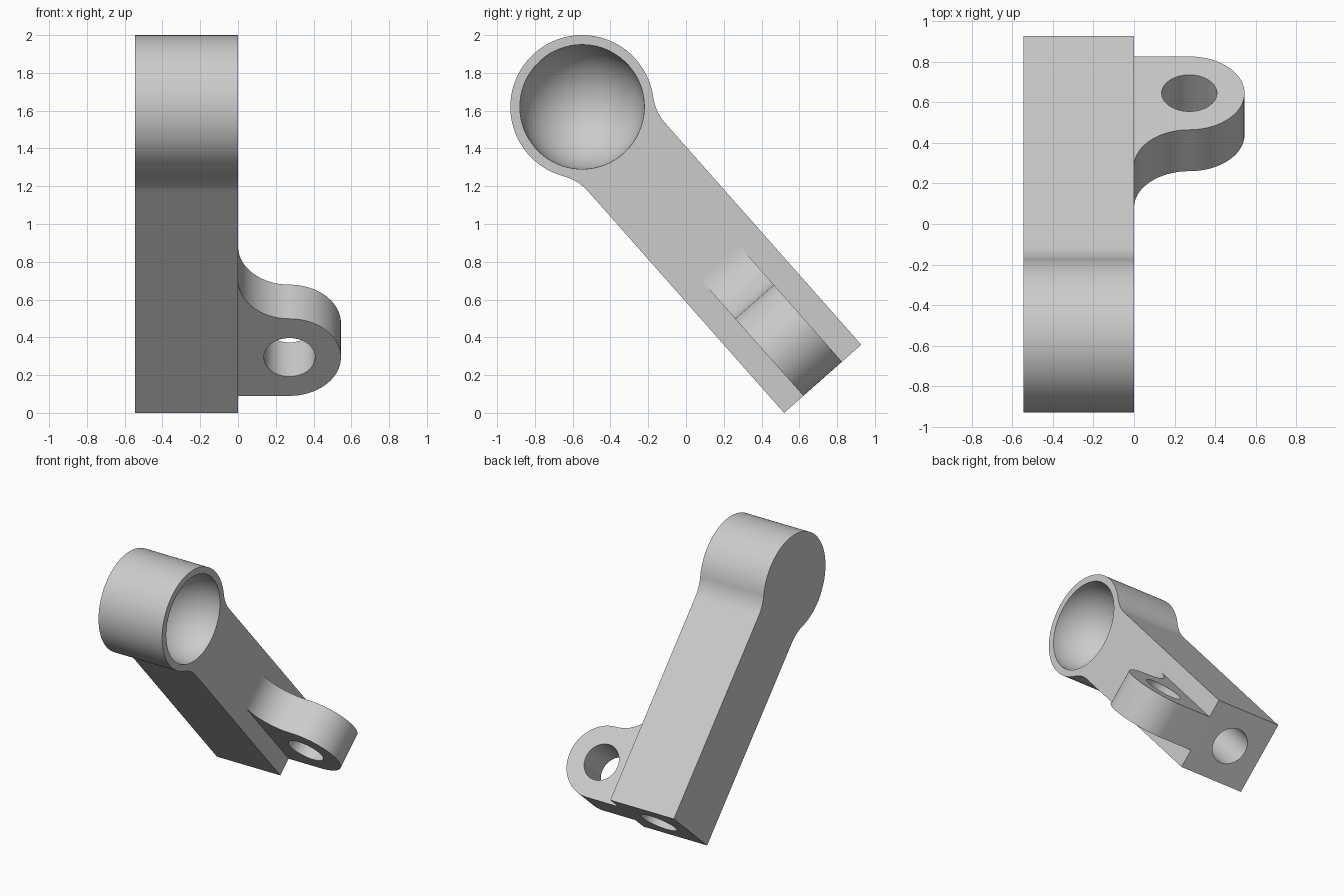
import bpy, bmesh
from math import sin, cos, pi, radians, sqrt, atan2
from mathutils import Matrix, Vector

if "Cube" in bpy.data.objects:
    bpy.data.objects.remove(bpy.data.objects["Cube"], do_unlink=True)

W = 0.545            # arm width, also its depth
H = W / 2            # half width; also lug and fillet radius
HEAD_R = 0.38
CUP_R = 0.33
HOLE_R = 0.136
LENGTH = 1.922       # head centre to arm end

# Local frame: x across, y over the arm thickness, z along the arm
PLACE = Matrix.Translation((0, -0.55, 1.62)) @ Matrix.Rotation(radians(41.5), 4, 'X')

grey = bpy.data.materials.new("light_grey")
grey.use_nodes = True
colour = (0.6, 0.6, 0.6, 1)
grey.diffuse_color = colour
grey.node_tree.nodes["Principled BSDF"].inputs["Base Color"].default_value = colour


def arc(cx, cy, r, a0, a1, n):
    return [(cx + r * cos(a0 + (a1 - a0) * i / n),
             cy + r * sin(a0 + (a1 - a0) * i / n)) for i in range(n + 1)]


def finish(bm, name):
    bmesh.ops.recalc_face_normals(bm, faces=bm.faces)
    mesh = bpy.data.meshes.new(name)
    bm.to_mesh(mesh)
    bm.free()
    mesh.materials.append(grey)
    obj = bpy.data.objects.new(name, mesh)
    bpy.context.collection.objects.link(obj)
    obj.matrix_world = PLACE
    return obj


def prism(name, points, shift):
    """Extrude a closed outline of 3D points."""
    bm = bmesh.new()
    face = bm.faces.new([bm.verts.new(p) for p in points])
    new = bmesh.ops.extrude_face_region(bm, geom=[face])["geom"]
    bmesh.ops.translate(bm, vec=shift,
                        verts=[v for v in new if isinstance(v, bmesh.types.BMVert)])
    return finish(bm, name)


def rod(name, centre, axis, depth):
    bm = bmesh.new()
    rot = Vector((0, 0, 1)).rotation_difference(Vector(axis)).to_matrix().to_4x4()
    bmesh.ops.create_cone(bm, cap_ends=True, segments=64, radius1=HOLE_R,
                          radius2=HOLE_R, depth=depth,
                          matrix=Matrix.Translation(centre) @ rot)
    return finish(bm, name)


def activate(obj):
    bpy.ops.object.select_all(action='DESELECT')
    obj.select_set(True)
    bpy.context.view_layer.objects.active = obj


def cut(target, cutter):
    cutter.hide_render = True
    mod = target.modifiers.new("cut", 'BOOLEAN')
    mod.operation = 'DIFFERENCE'
    mod.solver = 'EXACT'
    mod.object = cutter
    activate(target)
    bpy.ops.object.modifier_apply(modifier=mod.name)
    bpy.data.objects.remove(cutter, do_unlink=True)


# Arm with round head, blended by tangent fillets
fy = H + H
fz = -sqrt((HEAD_R + H) ** 2 - fy ** 2)
meet = atan2(fz, fy)
side = [(H, -LENGTH)] + arc(fy, fz, H, pi, meet + pi, 16)[:-1]
side += arc(0, 0, HEAD_R, meet, pi / 2, 36)
outline = side + [(-y, z) for y, z in reversed(side[:-1])]
arm = prism("arm_with_head", [(-W, y, z) for y, z in outline], (W, 0, 0))

# Hemispherical cup in the open side of the head
bm = bmesh.new()
curve = [(0.05, 0), (0.05, CUP_R)] + arc(0, 0, CUP_R, pi / 2, pi, 24)[1:]
verts = [bm.verts.new((x, r, 0)) for x, r in curve]
edges = [bm.edges.new(pair) for pair in zip(verts, verts[1:])]
bmesh.ops.spin(bm, geom=verts + edges, cent=(0, 0, 0), axis=(1, 0, 0),
               angle=2 * pi, steps=72)
bmesh.ops.remove_doubles(bm, verts=bm.verts, dist=0.0001)
cut(arm, finish(bm, "cup_cutter"))

# Blind hole in the arm end
cut(arm, rod("end_hole_cutter", (-H, 0, -LENGTH), (0, 0, 1), 2 * W))

# Side lug: rounded tip, concave sweep back into the arm, cross hole
base = -LENGTH
lug_outline = [(0, base)] + arc(H, base + H, H, -pi / 2, pi / 2, 40)
lug_outline += arc(H, base + 3 * H, H, -pi / 2, -pi, 20)[1:]
lug = prism("side_lug", [(x, -H / 2, z) for x, z in lug_outline], (0, H, 0))
cut(lug, rod("lug_hole_cutter", (H, 0, base + H), (0, 1, 0), W))

for part in (arm, lug):
    activate(part)
    bpy.ops.object.shade_smooth_by_angle(angle=radians(30))
